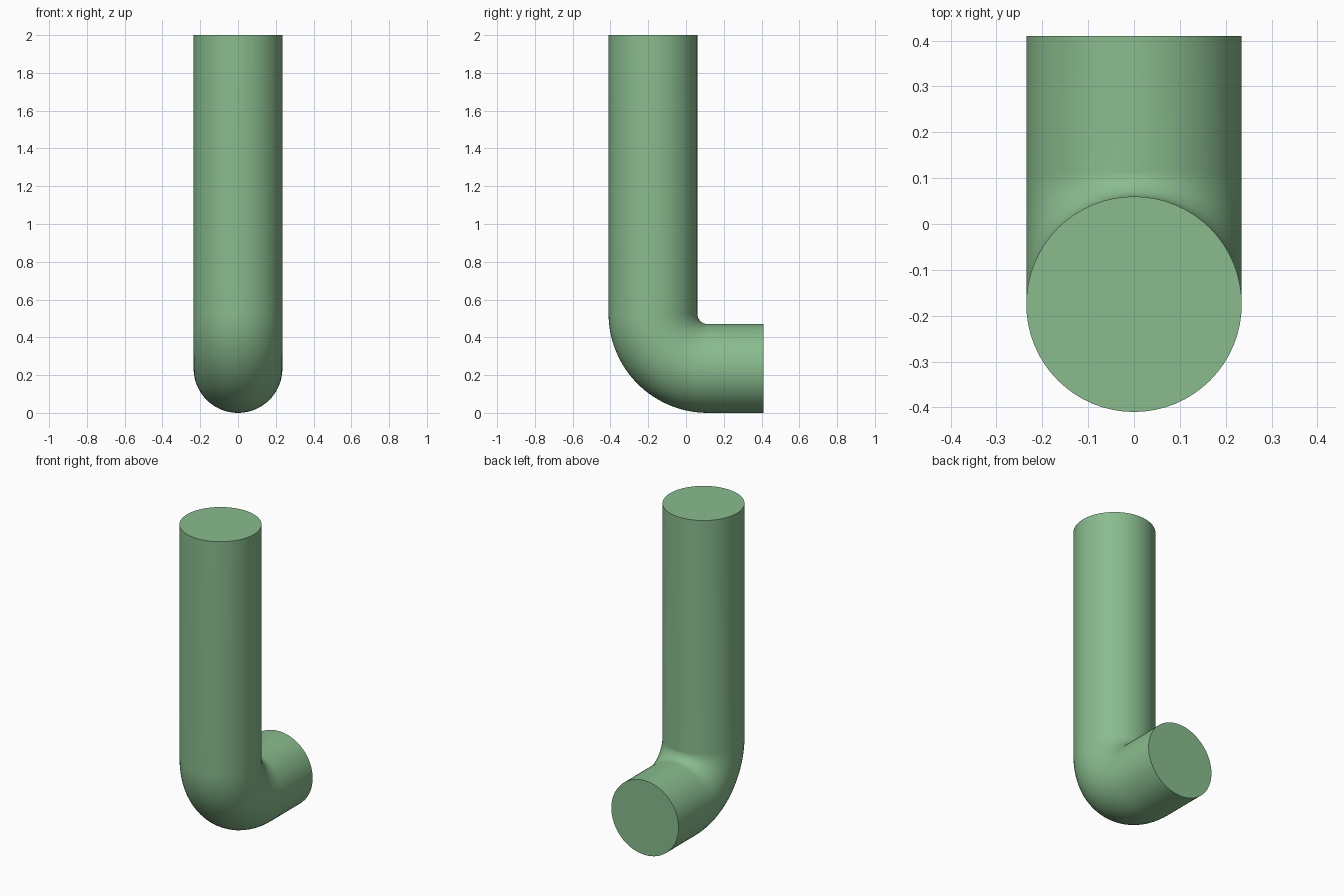
import bpy, bmesh, math
from mathutils import Vector

if "Cube" in bpy.data.objects:
    bpy.data.objects.remove(bpy.data.objects["Cube"])

RADIUS = 0.235           # pipe radius
BEND = 0.29              # centreline radius of the elbow
AXIS_Y, AXIS_Z = -0.175, 0.235
TOP, END = 2.0, 0.41
SIDES, STEPS = 64, 24

# Centreline stations: (y, z, tilt of the cross-section)
cy, cz = AXIS_Y + BEND, AXIS_Z + BEND
stations = [(AXIS_Y, TOP, 0.0)]
for i in range(STEPS + 1):
    a = math.pi / 2 * i / STEPS
    stations.append((cy - BEND * math.cos(a), cz - BEND * math.sin(a), a))
stations.append((END, AXIS_Z, math.pi / 2))

# Sweep a circle along the centreline
bm = bmesh.new()
rings = []
for y, z, a in stations:
    outward = Vector((0, -math.cos(a), -math.sin(a)))
    ring = []
    for k in range(SIDES):
        t = 2 * math.pi * k / SIDES
        p = Vector((RADIUS * math.cos(t), y, z)) + outward * (RADIUS * math.sin(t))
        ring.append(bm.verts.new(p))
    rings.append(ring)
for r0, r1 in zip(rings, rings[1:]):
    for k in range(SIDES):
        n = (k + 1) % SIDES
        bm.faces.new((r0[k], r0[n], r1[n], r1[k]))

# Flat end caps
bm.faces.new(rings[0])
bm.faces.new(rings[-1])
bmesh.ops.recalc_face_normals(bm, faces=bm.faces)

mesh = bpy.data.meshes.new("elbow_pipe")
bm.to_mesh(mesh)
bm.free()
pipe = bpy.data.objects.new("elbow_pipe", mesh)
bpy.context.collection.objects.link(pipe)

# Green paint
green = bpy.data.materials.new("green")
green.diffuse_color = (0.25, 0.5, 0.27, 1)
green.use_nodes = True
green.node_tree.nodes["Principled BSDF"].inputs["Base Color"].default_value = green.diffuse_color
mesh.materials.append(green)

bpy.context.view_layer.objects.active = pipe
pipe.select_set(True)
bpy.ops.object.shade_smooth_by_angle(angle=math.radians(40))
